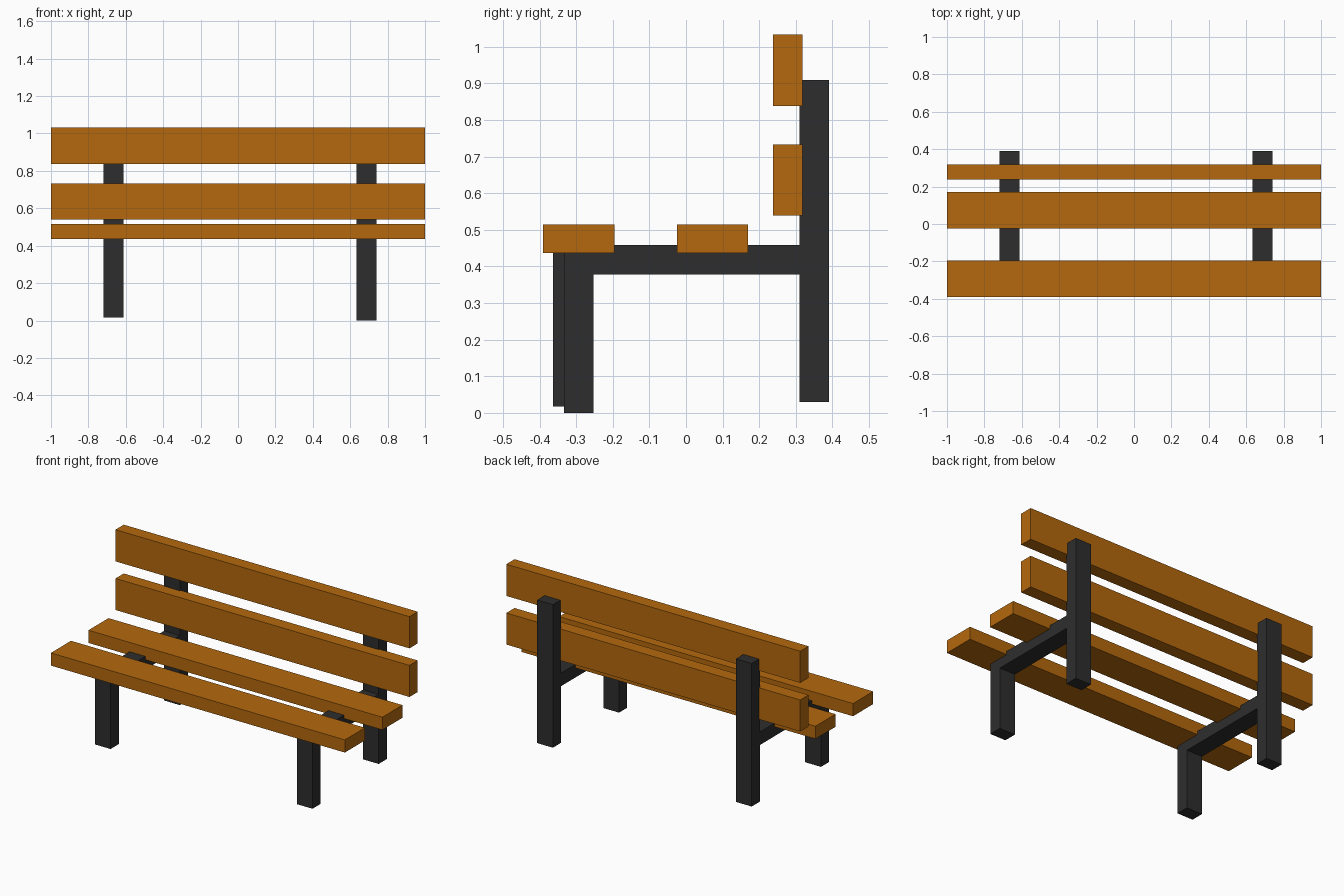
import bpy, bmesh

if "Cube" in bpy.data.objects:
    bpy.data.objects.remove(bpy.data.objects["Cube"])


def material(name, color):
    m = bpy.data.materials.new(name)
    m.diffuse_color = color
    m.use_nodes = True
    m.node_tree.nodes["Principled BSDF"].inputs["Base Color"].default_value = m.diffuse_color
    return m


wood = material("wood", (0.46, 0.14, 0.004, 1))
iron = material("dark_metal", (0.027, 0.027, 0.027, 1))


def extrude_x(name, profile, x0, x1, mat):
    """Extrude a (y, z) outline from x0 to x1."""
    bm = bmesh.new()
    face = bm.faces.new([bm.verts.new((x0, y, z)) for y, z in profile])
    geom = bmesh.ops.extrude_face_region(bm, geom=[face])["geom"]
    moved = [g for g in geom if isinstance(g, bmesh.types.BMVert)]
    bmesh.ops.translate(bm, verts=moved, vec=(x1 - x0, 0, 0))
    bmesh.ops.recalc_face_normals(bm, faces=bm.faces)
    mesh = bpy.data.meshes.new(name)
    bm.to_mesh(mesh)
    bm.free()
    mesh.materials.append(mat)
    obj = bpy.data.objects.new(name, mesh)
    bpy.context.collection.objects.link(obj)
    return obj


def rect(y0, y1, z0, z1):
    return [(y0, z0), (y1, z0), (y1, z1), (y0, z1)]


# Wooden planks: two for the seat, two for the backrest
planks = {
    "front_seat_plank": (-0.39, -0.195, 0.437, 0.515),
    "rear_seat_plank": (-0.025, 0.17, 0.437, 0.515),
    "lower_back_plank": (0.238, 0.318, 0.539, 0.733),
    "upper_back_plank": (0.238, 0.318, 0.838, 1.033),
}
for name, box in planks.items():
    extrude_x(name, rect(*box), -1, 1, wood)

# Frames: the left front leg sits slightly further forward and higher
top, under, depth = 0.458, 0.378, 0.08
for side, x0, x1, front, foot in (("left", -0.72, -0.613, -0.363, 0.017),
                                  ("right", 0.633, 0.74, -0.333, 0.0)):
    # Front leg and seat bearer as one bent bar
    bar = [(front, foot), (front + depth, foot), (front + depth, under),
           (0.312, under), (0.312, top), (front, top)]
    extrude_x(side + "_front_leg_and_bearer", bar, x0, x1, iron)
    # Tall rear post
    extrude_x(side + "_rear_post", rect(0.31, 0.39, 0.03, 0.91), x0, x1, iron)
